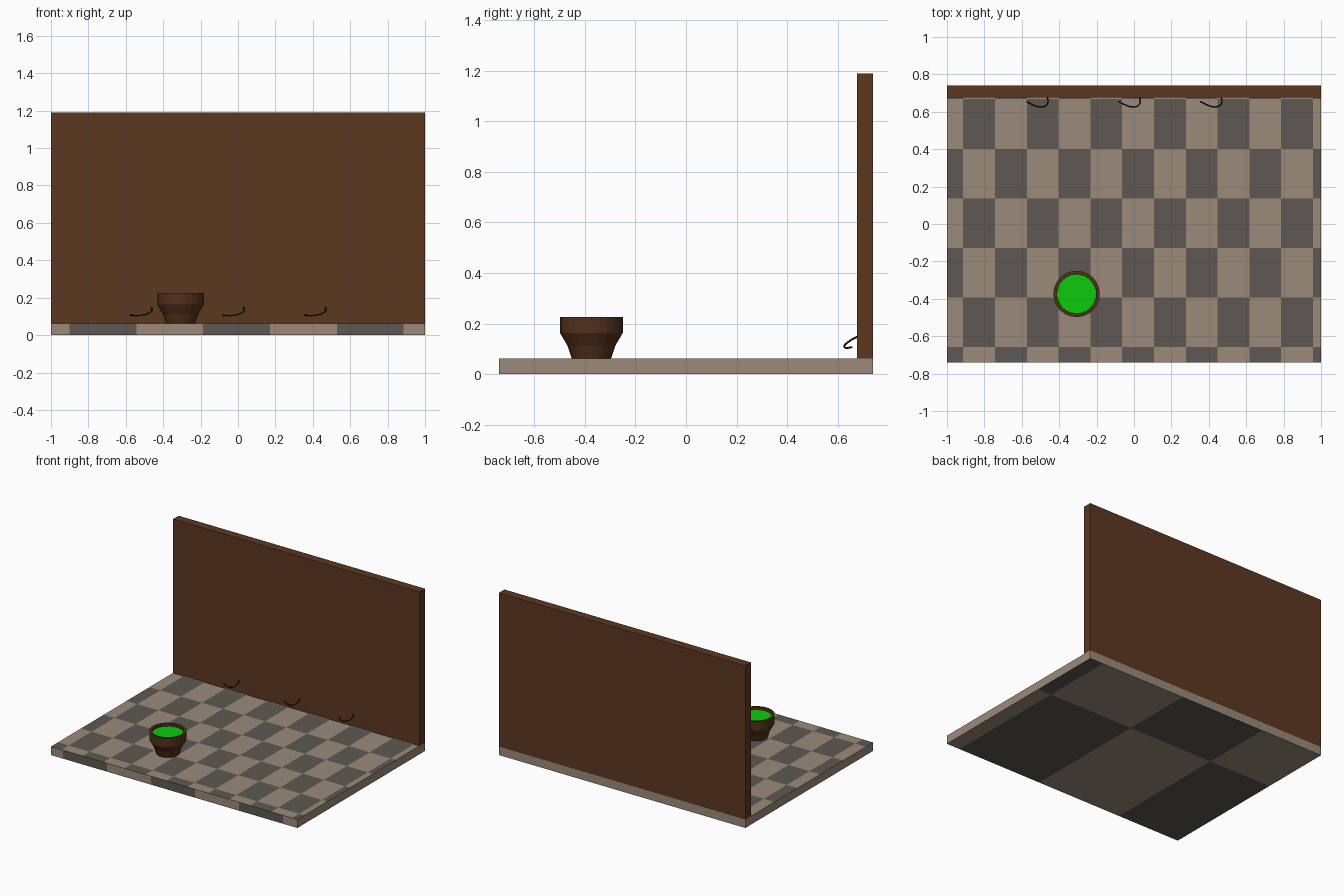
import bpy, bmesh, math
from mathutils import Vector

if "Cube" in bpy.data.objects:
    bpy.data.objects.remove(bpy.data.objects["Cube"])


def material(name, rgb):
    m = bpy.data.materials.new(name)
    m.diffuse_color = (*rgb, 1)
    m.use_nodes = True
    m.node_tree.nodes["Principled BSDF"].inputs["Base Color"].default_value = m.diffuse_color
    return m


tan = material("light tile", (0.328, 0.254, 0.195))
grey = material("dark tile", (0.112, 0.098, 0.084))
brown = material("wall wood", (0.107, 0.040, 0.0145))
pot_brown = material("pot wood", (0.085, 0.030, 0.011))
green = material("green liquid", (0.004, 0.59, 0.004))
black = material("black iron", (0.012, 0.012, 0.012))


def finish(bm, name, mats):
    bmesh.ops.recalc_face_normals(bm, faces=bm.faces)
    me = bpy.data.meshes.new(name)
    bm.to_mesh(me)
    bm.free()
    for m in mats:
        me.materials.append(m)
    ob = bpy.data.objects.new(name, me)
    bpy.context.collection.objects.link(ob)
    return ob


def box(lo, hi):
    bm = bmesh.new()
    bmesh.ops.create_cube(bm, size=1)
    for v in bm.verts:
        v.co = Vector([lo[i] if v.co[i] < 0 else hi[i] for i in range(3)])
    return bm


# Tiled floor: slab cut along the tile lines, coloured by a checker rule
TOP = (-0.913, 0.17, 0.402, 0.265)     # x start, x step, y start, y step
FRONT = (-0.9, 0.357, 0, 2)
UNDER = (0.2, 0.69, 0.205, 1.0)


def cell(c, grid):
    return math.floor((c.x - grid[0]) / grid[1]) + math.floor((c.y - grid[2]) / grid[3])


floor = box((-1, -0.74, 0), (1, 0.74, 0.062))
cuts = []
for x0, dx, y0, dy in (TOP, FRONT, UNDER):
    cuts += [((x0 + i * dx, 0, 0), (1, 0, 0)) for i in range(-3, 13)]
for x0, dx, y0, dy in (TOP, UNDER):
    cuts += [((0, y0 + i * dy, 0), (0, 1, 0)) for i in range(-5, 3)]
for co, no in cuts:
    bmesh.ops.bisect_plane(floor, geom=floor.verts[:] + floor.edges[:] + floor.faces[:],
                           plane_co=co, plane_no=no, dist=1e-5)
bmesh.ops.recalc_face_normals(floor, faces=floor.faces)
for f in floor.faces:
    c = f.calc_center_median()
    if f.normal.z > 0.5:
        f.material_index = 1 - cell(c, TOP) % 2
    elif f.normal.z < -0.5:
        f.material_index = cell(c, UNDER) % 2
    elif f.normal.y < -0.5:
        f.material_index = 1 - math.floor((c.x - FRONT[0]) / FRONT[1]) % 2
finish(floor, "tiled_floor", [tan, grey])

# Back wall
finish(box((-1, 0.676, 0.062), (1, 0.74, 1.19)), "back_wall", [brown])

# Pot: turned profile with a hollow rim
SIDES = 24


def lathe(name, profile, centre, mat):
    bm = bmesh.new()
    rings = []
    for r, z in profile:
        rings.append([bm.verts.new((centre[0] + r * math.cos(2 * math.pi * i / SIDES),
                                    centre[1] + r * math.sin(2 * math.pi * i / SIDES), z))
                      for i in range(SIDES)])
    for a, b in zip(rings, rings[1:]):
        for i in range(SIDES):
            j = (i + 1) % SIDES
            bm.faces.new((a[i], a[j], b[j], b[i]))
    bm.faces.new(rings[0])
    bm.faces.new(rings[-1])
    return finish(bm, name, [mat])


POT = (-0.307, -0.374)
lathe("pot", [(0.078, 0.062), (0.094, 0.112), (0.124, 0.163), (0.124, 0.226),
              (0.106, 0.226), (0.106, 0.195)], POT, pot_brown)
lathe("pot_liquid", [(0.1055, 0.196), (0.1055, 0.208)], POT, green)

# Three bent wire hooks on the wall
PATH = [(-0.06, 0.655, 0.107), (-0.025, 0.637, 0.104), (0.005, 0.627, 0.107),
        (0.035, 0.628, 0.116), (0.053, 0.645, 0.130), (0.055, 0.662, 0.141),
        (0.05, 0.68, 0.149)]
for n, x in enumerate((-0.515, -0.022, 0.415)):
    cu = bpy.data.curves.new("wall_hook", "CURVE")
    cu.dimensions = "3D"
    cu.bevel_depth = 0.004
    cu.bevel_resolution = 1
    cu.resolution_u = 4
    cu.use_fill_caps = True
    sp = cu.splines.new("BEZIER")
    sp.bezier_points.add(len(PATH) - 1)
    for p, co in zip(sp.bezier_points, PATH):
        p.co = (co[0] + x, co[1], co[2])
        p.handle_left_type = p.handle_right_type = "AUTO"
    cu.materials.append(black)
    bpy.context.collection.objects.link(bpy.data.objects.new("wall_hook_%d" % (n + 1), cu))
